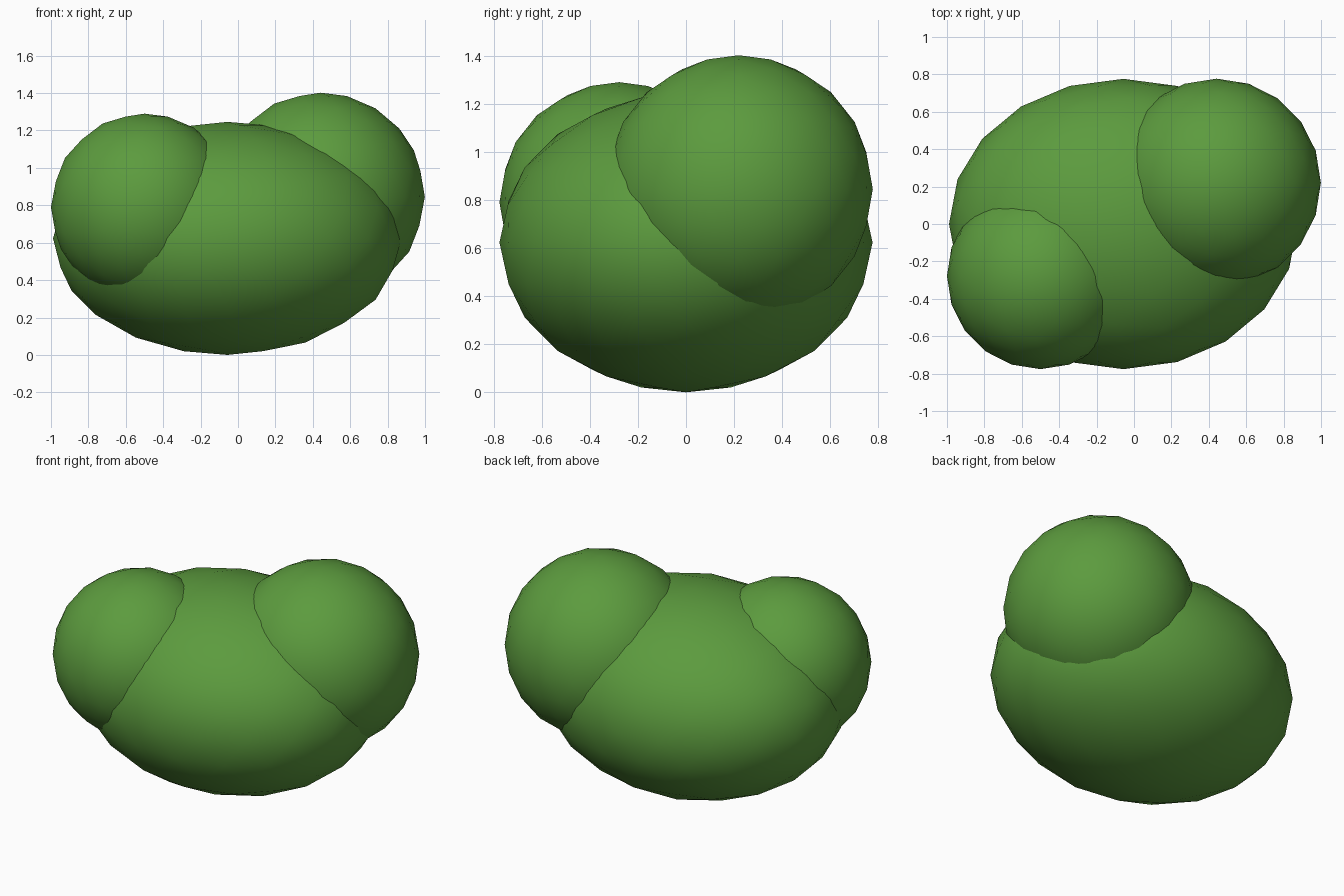
import bpy

if "Cube" in bpy.data.objects:
    bpy.data.objects.remove(bpy.data.objects["Cube"])

# Single leaf green for the whole bush
green = bpy.data.materials.new("leaf_green")
green.diffuse_color = (0.107, 0.328, 0.048, 1.0)
green.use_nodes = True
green.node_tree.nodes["Principled BSDF"].inputs["Base Color"].default_value = green.diffuse_color


def clump(name, center, radii):
    """Rounded foliage clump: a scaled, smooth icosphere."""
    bpy.ops.mesh.primitive_ico_sphere_add(subdivisions=3, radius=1, location=center)
    obj = bpy.context.object
    obj.name = name
    obj.scale = radii
    bpy.ops.object.transform_apply(location=False, rotation=False, scale=True)
    bpy.ops.object.shade_smooth()
    obj.data.materials.append(green)
    return obj


# Wide central body
clump("bush_body", (-0.057, 0, 0.623), (0.932, 0.776, 0.623))
# Large clump at the back right
clump("large_clump", (0.442, 0.22, 0.845), (0.557, 0.557, 0.557))
# Smaller clump at the front left
clump("small_clump", (-0.5, -0.278, 0.79), (0.5, 0.498, 0.5))
